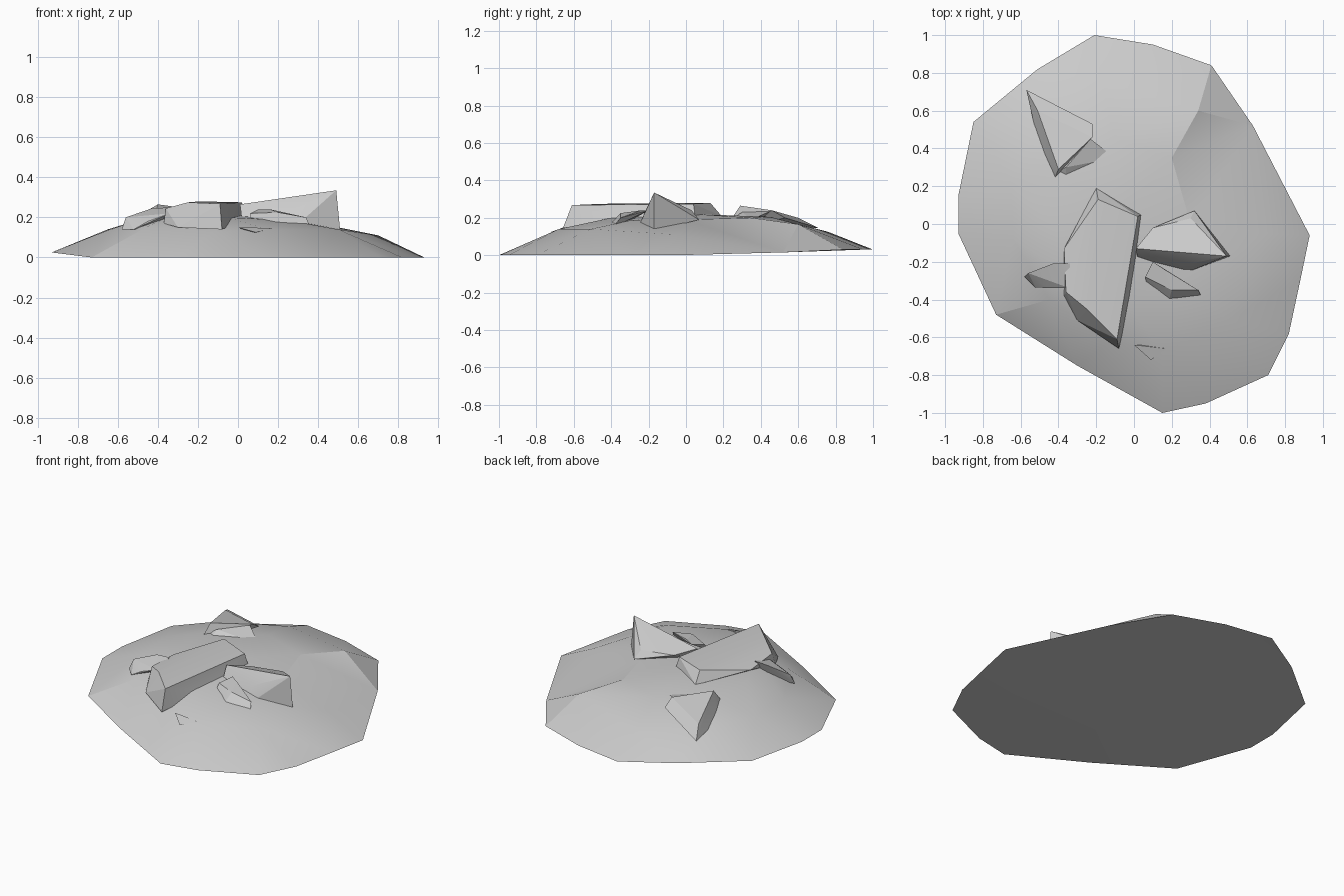
import bpy, bmesh
from mathutils import Vector
from mathutils.geometry import delaunay_2d_cdt


def finish(name, bm):
    bmesh.ops.recalc_face_normals(bm, faces=bm.faces)
    me = bpy.data.meshes.new(name)
    bm.to_mesh(me)
    bm.free()
    ob = bpy.data.objects.new(name, me)
    bpy.context.collection.objects.link(ob)
    bpy.ops.object.select_all(action='DESELECT')
    ob.select_set(True)
    bpy.context.view_layer.objects.active = ob
    bpy.ops.object.shade_smooth_by_angle(angle=0.3)
    return ob


def stone(name, pts):
    # angular stone: hull around its corner points
    bm = bmesh.new()
    for p in pts:
        bm.verts.new(p)
    r = bmesh.ops.convex_hull(bm, input=bm.verts)
    loose = [v for v in bm.verts if not v.link_faces]
    bmesh.ops.delete(bm, geom=loose, context='VERTS')
    return finish(name, bm)


# Mound: irregular rim, shoulder and crown, triangulated, closed flat below
rim = [(-.21, 1, .03), (.1, .95, .03), (.41, .84, .03), (.63, .52, .015),
       (.93, -.06, 0), (.88, -.3, 0), (.82, -.58, 0), (.71, -.8, 0),
       (.38, -.95, 0), (.15, -1, 0), (-.3, -.75, 0), (-.73, -.48, 0),
       (-.93, -.05, .025), (-.93, .15, .025), (-.85, .54, .03), (-.51, .82, .03)]
shoulder = [(.7, -.05, .11), (.34, .6, .165), (-.17, .76, .125), (-.5, .55, .15),
            (-.65, .22, .14), (-.64, -.08, .14), (-.45, -.4, .155),
            (-.12, -.62, .13), (.15, -.68, .14), (.5, -.51, .14)]
crown = [(.3, 0, .19), (.2, .35, .2), (-.1, .45, .205), (-.4, .28, .205),
         (-.42, -.02, .21), (-.33, -.28, .21), (-.05, -.4, .2),
         (.25, -.3, .185), (-.05, .05, .22)]
pts = rim + shoulder + crown
n = len(rim)
tri = delaunay_2d_cdt([Vector(p[:2]) for p in pts],
                      [(i, (i + 1) % n) for i in range(n)], [list(range(n))], 1, 1e-5)
source = tri[3]
bm = bmesh.new()
vs = [bm.verts.new(pts[s[0]]) for s in source]
for f in tri[2]:
    bm.faces.new([vs[i] for i in f])
edge = [e for e in bm.edges if e.is_boundary]
bmesh.ops.triangle_fill(bm, edges=edge, use_beauty=True)
finish("earth_mound", bm)

# Long central slab with a sloping front end
stone("central_slab", [(-.19, .13, .28), (.02, .04, .275), (-.2, .19, .21), (.04, .05, .2),
                       (-.37, -.13, .23), (-.36, -.36, .245), (-.25, -.45, .275),
                       (-.09, -.61, .268), (-.08, -.66, .14), (-.3, -.51, .15),
                       (-.37, -.38, .17), (.0, -.3, .17)])

# Raised wedge on the right
stone("right_wedge", [(.01, -.13, .265), (.1, -.02, .24), (.32, .07, .19), (.3, .03, .24),
                      (.49, -.17, .335), (.51, -.17, .13), (.27, -.26, .14),
                      (.25, -.22, .23), (.02, -.19, .18)])

# Small stone below the wedge
stone("front_right_stone", [(.06, -.28, .22), (.1, -.2, .24), (.16, -.24, .24), (.34, -.35, .2),
                            (.36, -.39, .15), (.18, -.42, .15), (.07, -.34, .16), (.2, -.35, .225)])

# Pointed stone at the back left
stone("back_left_stone", [(-.57, .71, .145), (-.51, .6, .2), (-.4, .29, .265), (-.42, .24, .19),
                          (-.22, .53, .2), (-.22, .46, .24), (-.39, .28, .14),
                          (-.5, .4, .14)])
stone("back_left_foot", [(-.36, .22, .18), (-.42, .27, .19), (-.1, .35, .19),
                         (-.23, .45, .235), (-.36, .3, .23), (-.3, .35, .15)])

# Low stone on the left and chip at the front
stone("left_stone", [(-.58, -.28, .14), (-.56, -.26, .2), (-.43, -.21, .245), (-.34, -.21, .25),
                     (-.34, -.34, .22), (-.45, -.34, .18), (-.52, -.34, .14), (-.4, -.25, .14)])
stone("front_chip", [(.0, -.64, .15), (.17, -.66, .147), (.09, -.72, .125), (.08, -.64, .12)])
